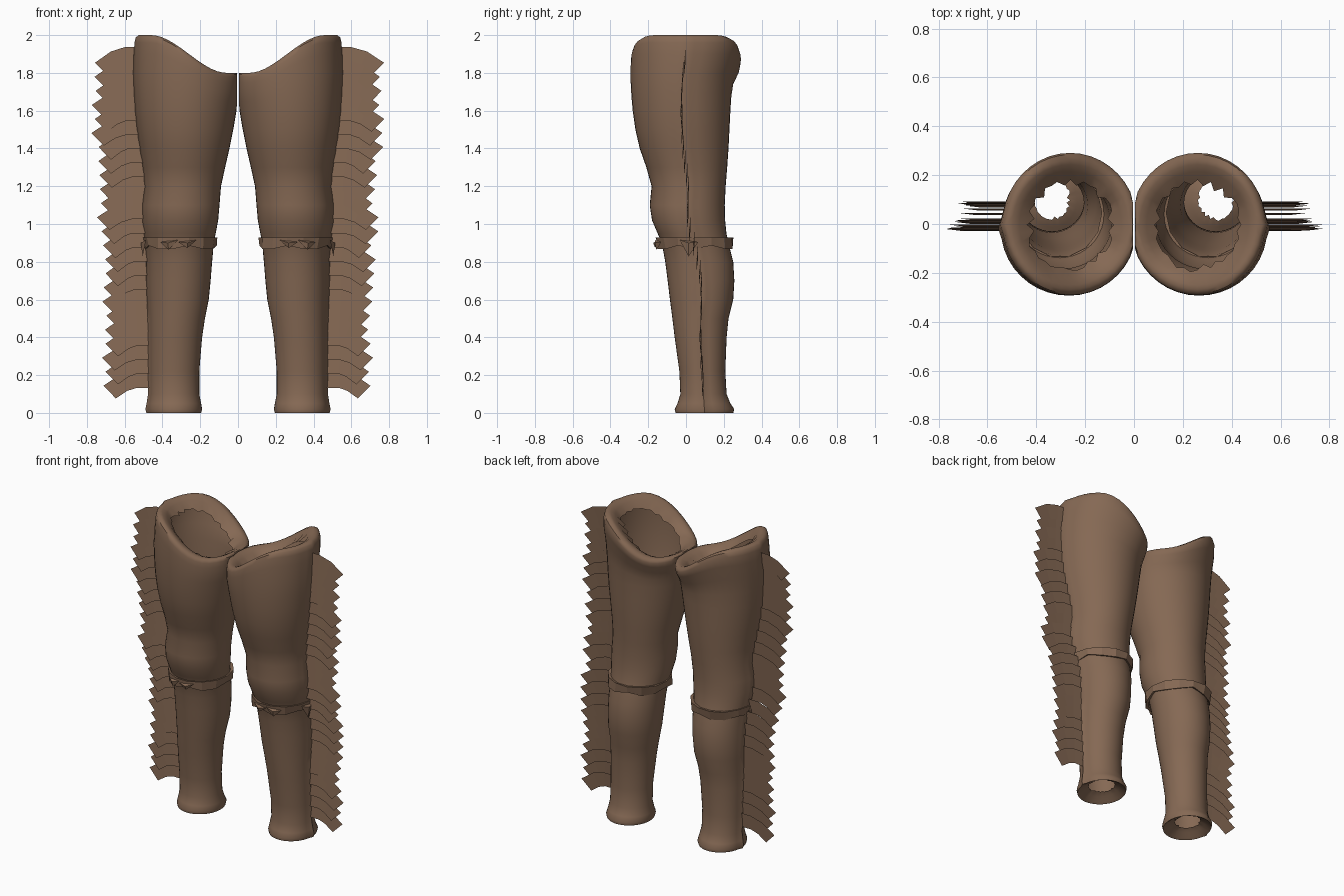
import bpy, bmesh, math, random

if "Cube" in bpy.data.objects:
    bpy.data.objects.remove(bpy.data.objects["Cube"])

random.seed(4)
leather = bpy.data.materials.new("brown leather")
leather.diffuse_color = (0.235, 0.14, 0.088, 1)
leather.use_nodes = True
leather.node_tree.nodes["Principled BSDF"].inputs["Base Color"].default_value = leather.diffuse_color

N = 40
# leg sections: height, inner x, outer x, front y, back y
ROWS = [
    (0.00, 0.195, 0.475, -0.055, 0.250), (0.02, 0.190, 0.480, -0.060, 0.255),
    (0.05, 0.195, 0.474, -0.045, 0.235), (0.10, 0.205, 0.466, -0.030, 0.215),
    (0.22, 0.205, 0.466, -0.035, 0.208), (0.40, 0.190, 0.467, -0.060, 0.215),
    (0.50, 0.175, 0.468, -0.072, 0.225), (0.60, 0.155, 0.473, -0.085, 0.250),
    (0.70, 0.145, 0.476, -0.097, 0.256), (0.80, 0.137, 0.476, -0.110, 0.250),
    (0.90, 0.128, 0.480, -0.128, 0.225), (0.95, 0.118, 0.488, -0.150, 0.214),
    (1.02, 0.105, 0.496, -0.180, 0.207), (1.10, 0.098, 0.496, -0.192, 0.205),
    (1.20, 0.090, 0.484, -0.182, 0.210), (1.30, 0.068, 0.494, -0.210, 0.218),
    (1.40, 0.045, 0.510, -0.245, 0.225), (1.50, 0.025, 0.525, -0.268, 0.230),
]
# upper sections, stretched up to the sloping rim
TOP = [
    (0.00, 0.008, 0.535, -0.282, 0.235), (0.25, 0.000, 0.541, -0.289, 0.240),
    (0.50, -0.010, 0.545, -0.293, 0.252), (0.75, -0.015, 0.542, -0.293, 0.283),
    (0.90, -0.015, 0.538, -0.291, 0.291), (0.97, -0.010, 0.531, -0.285, 0.284),
    (1.00, 0.005, 0.515, -0.268, 0.262),
]


def rim_z(x):
    t = min(max((x - 0.06) / 0.40, 0), 1)
    return 1.80 + 0.20 * t * t * (3 - 2 * t)


def section(z):
    """Leg cross-section limits at height z."""
    rows = ROWS + [(1.6 + 0.4 * t, *r) for t, *r in TOP]
    for a, b in zip(rows, rows[1:]):
        if a[0] <= z <= b[0]:
            f = (z - a[0]) / (b[0] - a[0])
            return [p + f * (q - p) for p, q in zip(a[1:], b[1:])]
    return rows[-1][1:]


def ring(x0, x1, y0, y1, scale=1.0, seam=0.0, rough=0.0):
    cx, cy = (x0 + x1) / 2, (y0 + y1) / 2
    pts = []
    for i in range(N):
        a = 2 * math.pi * i / N
        s = scale * (1 + (random.uniform(-rough, rough) if i % 2 else rough * 0.4))
        x = cx + (x1 - x0) / 2 * math.cos(a) * s + (seam if i == 0 else 0)
        pts.append((max(x, 0.005), cy + (y1 - y0) / 2 * math.sin(a) * s))
    return pts


def finish(name, verts, faces, side, smooth):
    mesh = bpy.data.meshes.new(name)
    mesh.from_pydata([(x * side, y, z) for x, y, z in verts], [], faces)
    if side < 0:
        mesh.flip_normals()
    mesh.materials.append(leather)
    ob = bpy.data.objects.new(name, mesh)
    bpy.context.collection.objects.link(ob)
    if smooth:
        bpy.context.view_layer.objects.active = ob
        ob.select_set(True)
        bpy.ops.object.shade_smooth_by_angle(angle=math.radians(50))
        ob.select_set(False)
    return ob


def loft(rings, n, closed=True):
    verts = [v for r in rings for v in r]
    faces = [(k * n + i, k * n + (i + 1) % n, (k + 1) * n + (i + 1) % n, (k + 1) * n + i)
             for k in range(len(rings) - 1) for i in range(n if closed else n - 1)]
    return verts, faces


def legging(side, label):
    rings = []
    # turned-in bottom hem with a ragged opening
    for scale, z, rough in ((0.50, 0.045, 0.14), (0.72, 0.03, 0), (0.90, 0.008, 0)):
        rings.append([(x, y, z) for x, y in ring(*ROWS[0][1:], scale, 0, rough)])
    for z, *lim in ROWS:
        rings.append([(x, y, z) for x, y in ring(*lim, 1, 0.010)])
    for t, *lim in TOP:
        rings.append([(x, y, 1.6 + t * (rim_z(x) - 1.6)) for x, y in ring(*lim, 1, 0.010)])
    # turned-in top rim with a ragged opening
    for scale, drop, rough in ((0.93, 0.002, 0), (0.82, 0.02, 0), (0.66, 0.055, 0.13)):
        rings.append([(x, y, rim_z(x) - drop) for x, y in ring(*TOP[-1][1:], scale, 0, rough)])
    finish(label + "_legging", *loft(rings, N), side, True)


def fringe(side, label):
    verts, faces = [], []
    count = 24
    path = [(-0.03, 0, 0), (0.07, 0, 0.05), (0.13, -0.020, 0.40), (0.20, -0.07, 0.78)]
    for k in range(count):
        z0 = 1.89 - k * (1.89 - 0.18) / (count - 1)
        x0, x1, y0, y1 = section(z0)
        seam_y = (y0 + y1) / 2
        reach = 1 + random.uniform(-0.07, 0.10)
        base = len(verts)
        for dx, dz, tilt in path:   # strip droops toward its square-cut tip
            x = min(x1, 0.525) + max(dx, 0) * (reach if dx > 0.1 else 1) + min(dx, 0)
            for e in (1, -1):
                verts.append((x + e * 0.047 * math.sin(tilt), seam_y + e * 0.004,
                              z0 + dz + e * 0.047 * math.cos(tilt)))
        for j in range(len(path) - 1):
            b = base + 2 * j
            faces.append((b, b + 1, b + 3, b + 2))
    finish(label + "_fringe", verts, faces, side, False)


def garter(side, label):
    # twisted strap tied below the knee
    n = 14
    rings = [[], [], [], []]
    for i in range(n):
        a = 2 * math.pi * i / n
        c, s = math.cos(a), math.sin(a)
        w = random.uniform(-0.006, 0.006)
        low = 0.868 + (0.018 if i % 3 == 1 else 0)
        for r, (grow, z) in zip(rings, ((-0.012, low + 0.006), (0.006 + w, low),
                                        (0.012 - w, 0.928), (-0.012, 0.922))):
            r.append((0.304 + (0.184 + grow) * c, 0.046 + (0.195 + grow) * s, z))
    finish(label + "_garter", *loft(rings, n), side, False)
    # folded strap tails on the front and outer side
    verts, faces = [], []
    for a, drop in ((-1.75, 0.0), (-1.25, 0.01), (-0.15, 0.045)):
        c, s = math.cos(a), math.sin(a)
        px, py = 0.304 + 0.185 * c, 0.046 + 0.195 * s
        b = len(verts)
        for u, out, z in ((-0.05, 0.008, 0.915), (0.05, 0.008, 0.905),
                          (0.0, 0.018, 0.873 - drop), (0.0, 0.028, 0.90)):
            verts.append((px - s * u + c * out, py + c * u + s * out, z))
        faces += [(b, b + 3, b + 1), (b, b + 2, b + 3), (b + 1, b + 3, b + 2), (b, b + 1, b + 2)]
    finish(label + "_garter_tails", verts, faces, side, False)


for side, label in ((1, "left"), (-1, "right")):
    legging(side, label)
    fringe(side, label)
    garter(side, label)
